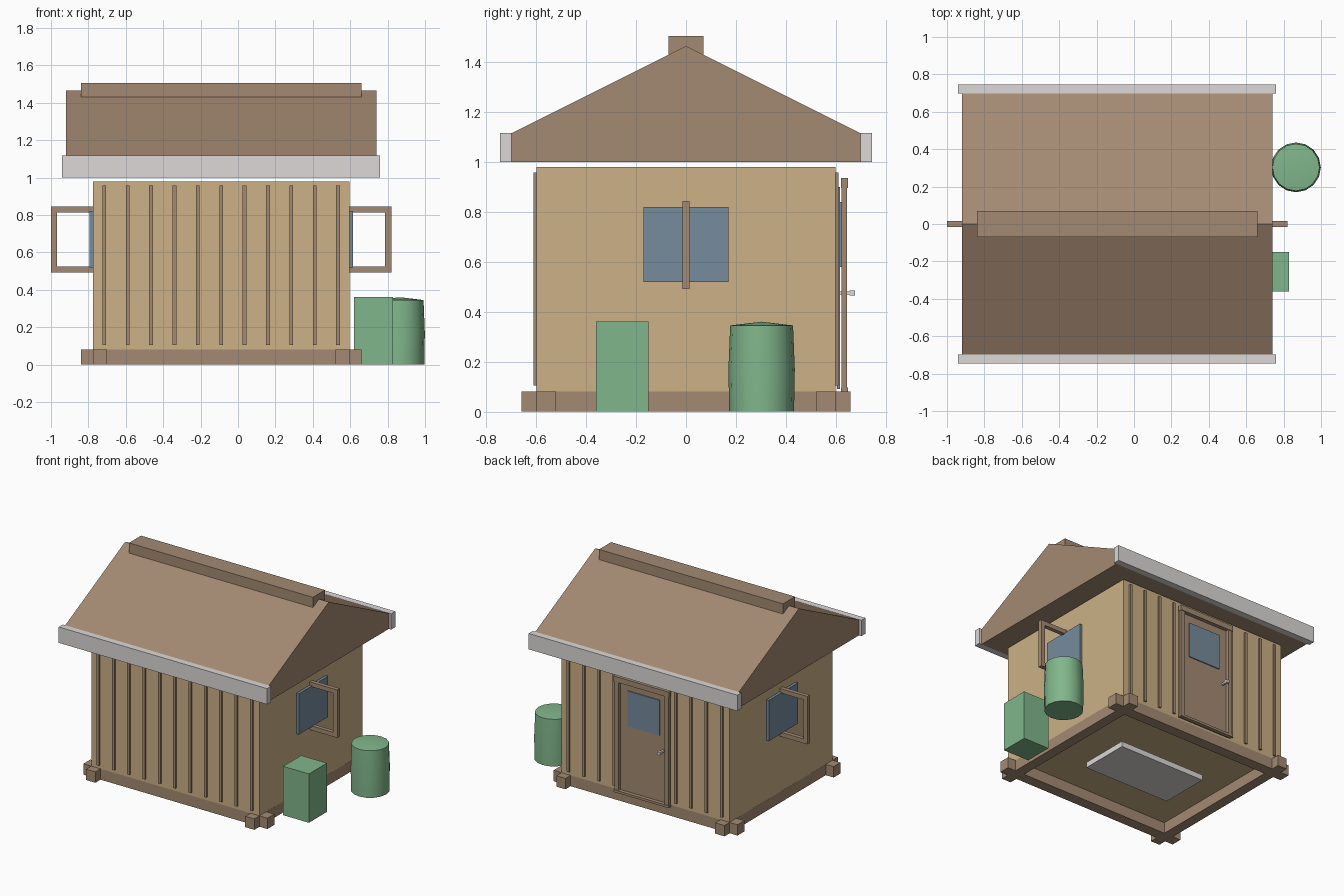
import bpy, bmesh, math
from mathutils import Vector

cube = bpy.data.objects.get("Cube")
if cube:
    bpy.data.objects.remove(cube, do_unlink=True)


def material(name, rgb):
    linear = [((c / 255 + 0.055) / 1.055) ** 2.4 for c in rgb] + [1.0]
    m = bpy.data.materials.new(name)
    m.use_nodes = True
    m.diffuse_color = linear
    m.node_tree.nodes["Principled BSDF"].inputs["Base Color"].default_value = linear
    return m


TAN = material("tan_plaster", (204, 177, 134))
BROWN = material("brown_wood", (164, 138, 114))
GREY = material("light_grey", (220, 217, 215))
BLUE = material("blue_glass", (118, 139, 156))
GREEN = material("green_paint", (129, 182, 139))

MID = -0.09  # centre of the hut along x


def finish(name, bm, mat):
    bmesh.ops.recalc_face_normals(bm, faces=bm.faces)
    mesh = bpy.data.meshes.new(name)
    bm.to_mesh(mesh)
    bm.free()
    mesh.materials.append(mat)
    obj = bpy.data.objects.new(name, mesh)
    bpy.context.collection.objects.link(obj)
    return obj


def box(name, mat, x, y, z):
    """Box between the given (low, high) limits on each axis."""
    bm = bmesh.new()
    bmesh.ops.create_cube(bm, size=1)
    for v in bm.verts:
        v.co = Vector([(a + b) / 2 + c * (b - a) for c, (a, b) in zip(v.co, (x, y, z))])
    return finish(name, bm, mat)


def around(centre, width):
    return (centre - width / 2, centre + width / 2)


# Hut body and the slab under its floor
box("walls", TAN, around(MID, 1.37), (-0.6, 0.6), (0.08, 0.98))
box("floor_slab", GREY, around(MID, 0.7), around(0, 0.37), (0, 0.04))

# Crossing foundation beams
for s, side in ((-1, "right"), (1, "left")):
    box(f"{side}_foundation_beam", BROWN, around(MID + s * 0.648, 0.075), (-0.66, 0.66), (0, 0.08))
for s, side in ((-1, "front"), (1, "back")):
    box(f"{side}_foundation_beam", BROWN, around(MID, 1.5), around(s * 0.56, 0.08), (0, 0.08))

# Gabled roof, extruded along x
bm = bmesh.new()
profile = [(-0.7, 1.0), (0.7, 1.0), (0.7, 1.115), (0, 1.465), (-0.7, 1.115)]
face = bm.faces.new([bm.verts.new((MID - 0.83, y, z)) for y, z in profile])
new = bmesh.ops.extrude_face_region(bm, geom=[face])["geom"]
bmesh.ops.translate(bm, vec=(1.66, 0, 0), verts=[g for g in new if isinstance(g, bmesh.types.BMVert)])
finish("roof", bm, BROWN)
box("ridge_cap", BROWN, around(MID, 1.5), around(0, 0.14), (1.43, 1.505))
for s, side in ((-1, "front"), (1, "back")):
    box(f"{side}_fascia", GREY, around(MID, 1.7), around(s * 0.722, 0.047), (1.0, 1.117))

# Wall battens; the back leaves room for the door
for i in range(-5, 6):
    x = MID + i * 0.125
    box("front_batten", BROWN, around(x, 0.02), (-0.612, -0.6), (0.105, 0.957))
    if abs(i) > 1:
        box("back_batten", BROWN, around(x, 0.02), (0.6, 0.612), (0.105, 0.957))

# Back door with frame, pane and handle
box("door", BROWN, around(MID, 0.42), (0.606, 0.618), (0.09, 0.9))
box("door_pane", BLUE, around(MID, 0.26), (0.618, 0.625), (0.58, 0.84))
for s, side in ((-1, "right"), (1, "left")):
    box(f"{side}_door_jamb", BROWN, around(MID + s * 0.205, 0.032), (0.624, 0.646), (0.095, 0.9))
box("door_lintel", BROWN, around(MID, 0.45), (0.622, 0.65), (0.895, 0.935))
box("door_sill", BROWN, around(MID, 0.45), (0.622, 0.65), (0.08, 0.097))
box("door_handle_stem", GREY, around(-0.25, 0.014), (0.618, 0.66), around(0.475, 0.014))
box("door_handle_knob", GREY, around(-0.25, 0.022), (0.655, 0.678), around(0.475, 0.022))

# Side windows, each with a projecting bracket
for s, side in ((-1, "right"), (1, "left")):
    def out(a, b):
        return tuple(sorted((MID + s * a, MID + s * b)))
    box(f"{side}_window", BLUE, out(0.685, 0.705), (-0.17, 0.17), (0.52, 0.82))
    for z, level in ((0.507, "lower"), (0.828, "upper")):
        box(f"{side}_{level}_bracket_bar", BROWN, out(0.685, 0.91), around(0, 0.03), around(z, 0.032))
    box(f"{side}_bracket_post", BROWN, out(0.877, 0.91), around(0, 0.03), (0.523, 0.812))

# Storage box and barrel beside the hut
box("storage_box", GREEN, (0.62, 0.83), (-0.36, -0.15), (0, 0.36))
bm = bmesh.new()
outline = [(0, 0), (0.13, 0), (0.133, 0.17), (0.126, 0.345), (0, 0.36)]
verts = [bm.verts.new((r, 0, z)) for r, z in outline]
edges = [bm.edges.new(pair) for pair in zip(verts, verts[1:])]
bmesh.ops.spin(bm, geom=verts + edges, cent=(0, 0, 0), axis=(0, 0, 1),
               angle=math.tau, steps=16, use_merge=True)
bmesh.ops.remove_doubles(bm, verts=bm.verts, dist=0.001)
barrel = finish("barrel", bm, GREEN)
barrel.location = (0.866, 0.303, 0)
bpy.ops.object.select_all(action="DESELECT")
barrel.select_set(True)
bpy.context.view_layer.objects.active = barrel
bpy.ops.object.shade_smooth_by_angle(angle=math.radians(35))
